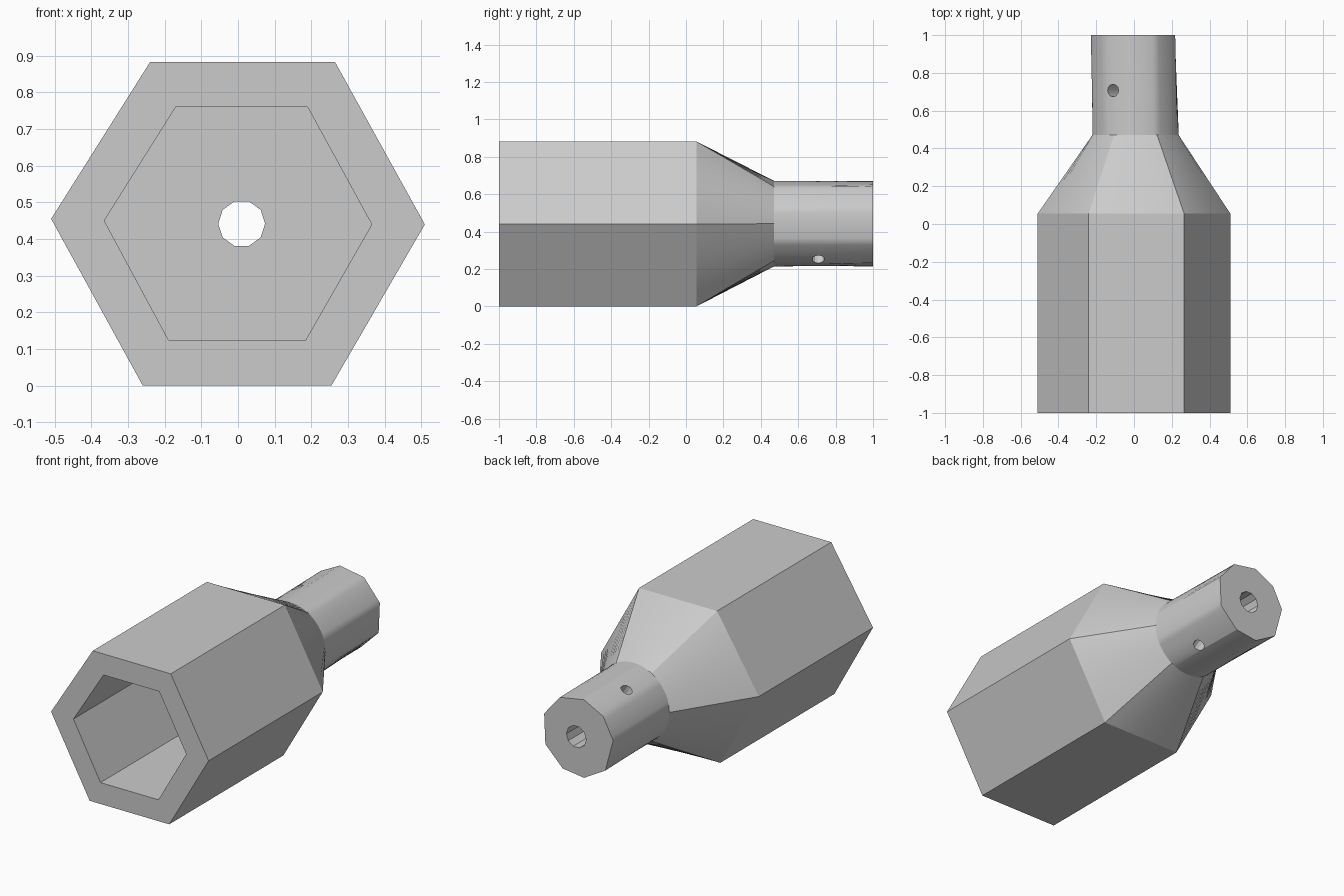
import bpy
import bmesh
from math import sin, cos, radians
from mathutils import Vector

cube = bpy.data.objects.get("Cube")
if cube:
    bpy.data.objects.remove(cube, do_unlink=True)

AXIS = Vector((0.008, 0.443))      # bore axis in x, z
STEP = 5                           # degrees between loft points

steel = bpy.data.materials.new("plain grey")
steel.use_nodes = True
grey = (0.6, 0.6, 0.6, 1)
steel.diffuse_color = grey
steel.node_tree.nodes["Principled BSDF"].inputs["Base Color"].default_value = grey


def section(corners, degrees):
    """Resample a polygon so that each corner lands on its given degree."""
    points = []
    n = len(corners)
    for i in range(n):
        a, b = Vector(corners[i]), Vector(corners[(i + 1) % n])
        count = ((degrees[(i + 1) % n] - degrees[i]) % 360) // STEP
        points += [a.lerp(b, k / count) for k in range(count)]
    shift = degrees[0] // STEP
    return points[-shift:] + points[:-shift] if shift else points


def ring(radius, degrees, centre=AXIS):
    return [centre + radius * Vector((cos(radians(d)), sin(radians(d)))) for d in degrees]


def loft(name, sections):
    """Skin a list of (y, outline) sections and cap both ends."""
    bm = bmesh.new()
    loops = [[bm.verts.new((p[0], y, p[1])) for p in pts] for y, pts in sections]
    for a, b in zip(loops, loops[1:]):
        for i in range(len(a)):
            j = (i + 1) % len(a)
            bm.faces.new((a[i], a[j], b[j], b[i]))
    bm.faces.new(loops[0])
    bm.faces.new(loops[-1])
    bmesh.ops.recalc_face_normals(bm, faces=bm.faces)
    mesh = bpy.data.meshes.new(name)
    bm.to_mesh(mesh)
    bm.free()
    mesh.materials.append(steel)
    obj = bpy.data.objects.new(name, mesh)
    bpy.context.collection.objects.link(obj)
    return obj


def cut(body, cutter):
    cutter.hide_render = True
    mod = body.modifiers.new(cutter.name, 'BOOLEAN')
    mod.operation = 'DIFFERENCE'
    mod.solver = 'EXACT'
    mod.object = cutter
    bpy.context.view_layer.objects.active = body
    bpy.ops.object.modifier_apply(modifier=mod.name)
    bpy.data.objects.remove(cutter, do_unlink=True)


# Hexagonal sleeve tapering into a round neck and a nine-sided shank end
sixths = list(range(0, 360, 60))
outer = section([(0.51, 0.44), (0.265, 0.883), (-0.24, 0.883),
                 (-0.51, 0.455), (-0.26, 0), (0.255, 0)], sixths)
neck = ring(0.229, range(0, 360, STEP))
shank_degrees = [20, 60, 100, 135, 170, 220, 260, 295, 335]
shank_end = section(ring(0.232, shank_degrees, Vector((0, 0.443))), shank_degrees)
body = loft("socket_body", [(-1, outer), (0.055, outer), (0.47, neck), (1, shank_end)])

# Hexagonal socket in the front
inner = [(0.365, 0.44), (0.19, 0.76), (-0.17, 0.76),
         (-0.365, 0.45), (-0.19, 0.125), (0.185, 0.125)]
cut(body, loft("socket_cutter", [(-1.1, inner), (0.03, inner)]))

# Bore along the shank
bore = ring(0.064, range(0, 360, 36), Vector((0.01, 0.442)))
cut(body, loft("bore_cutter", [(-0.1, bore), (1.1, bore)]))

# Cross pin hole through the shank
bpy.ops.mesh.primitive_cylinder_add(vertices=12, radius=0.033, depth=0.8,
                                    location=(AXIS.x, 0.707, AXIS.y))
pin = bpy.context.object
pin.name = "pin_cutter"
pin.rotation_euler = Vector((-0.12, 0, 0.195)).to_track_quat('Z', 'Y').to_euler()
pin.data.materials.append(steel)
bpy.context.view_layer.update()
cut(body, pin)

# Soft taper and shank, crisp hexagon edges
bpy.ops.object.select_all(action='DESELECT')
body.select_set(True)
bpy.context.view_layer.objects.active = body
bpy.ops.object.shade_smooth_by_angle(angle=radians(25))
